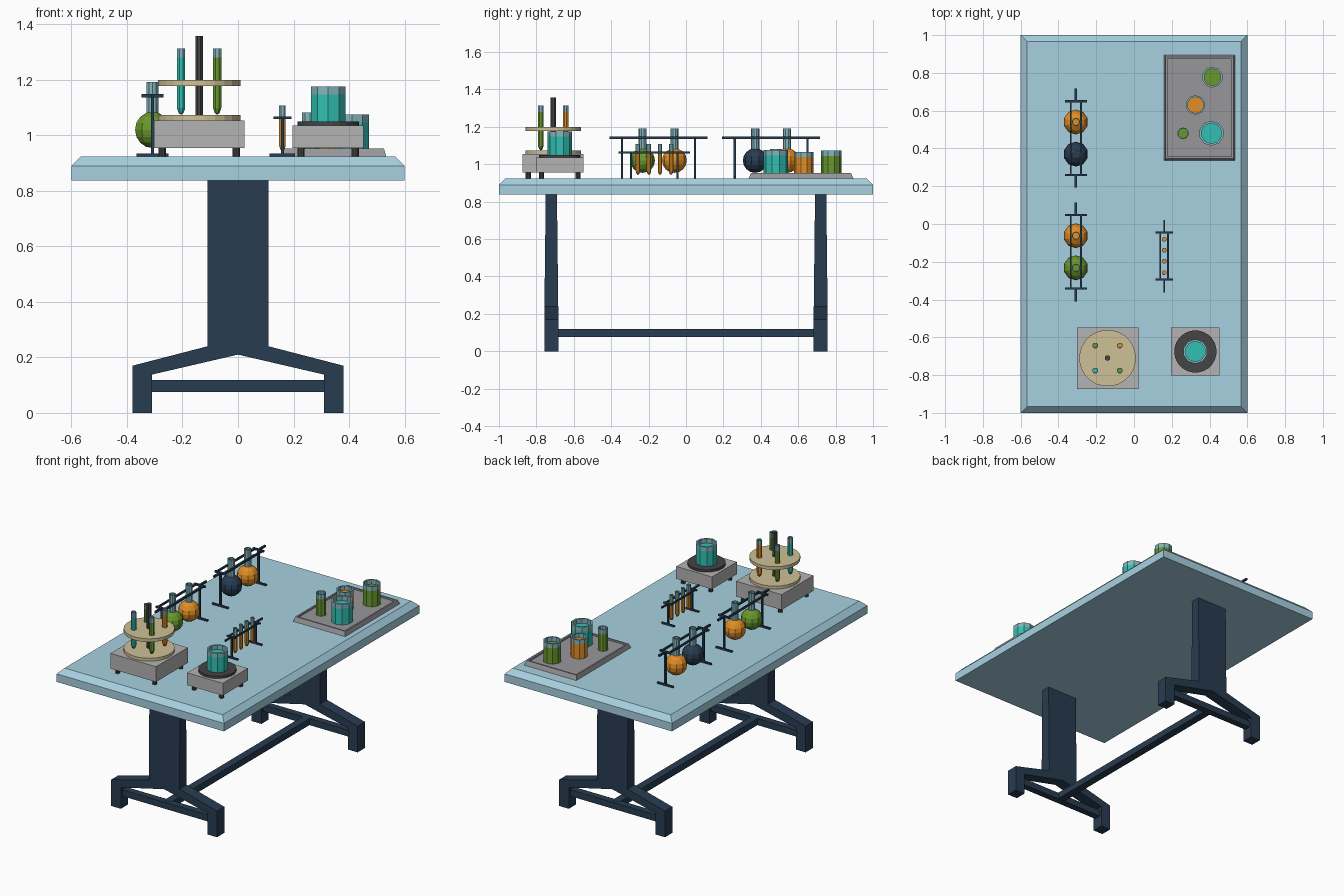
import bpy, bmesh
from math import sin, cos, pi
from mathutils import Matrix

if "Cube" in bpy.data.objects:
    bpy.data.objects.remove(bpy.data.objects["Cube"])

TOP = 0.924  # working surface height


def mat(name, rgb):
    m = bpy.data.materials.new(name)
    m.diffuse_color = tuple((c / 255) ** 2.2 for c in rgb) + (1,)
    m.use_nodes = True
    m.node_tree.nodes["Principled BSDF"].inputs["Base Color"].default_value = m.diffuse_color
    return m


BLUE = mat("pale_blue", (166, 208, 224))
NAVY = mat("navy", (44, 62, 82))
STEEL = mat("light_grey", (178, 178, 178))
TRAY = mat("tray_grey", (150, 150, 154))
DARK = mat("charcoal", (70, 70, 72))
CREAM = mat("cream", (205, 192, 150))
GLASS = mat("glass", (130, 180, 190))
TEAL = mat("teal", (52, 190, 176))
GREEN = mat("green", (104, 150, 48))
ORANGE = mat("orange", (224, 140, 42))


def finish(bm, name, *mats):
    bmesh.ops.recalc_face_normals(bm, faces=bm.faces[:])
    me = bpy.data.meshes.new(name)
    bm.to_mesh(me)
    bm.free()
    ob = bpy.data.objects.new(name, me)
    for m in mats:
        me.materials.append(m)
    bpy.context.collection.objects.link(ob)
    return ob


def box(name, x0, x1, y0, y1, z0, z1, m, inset=(0, 0)):
    """Box from its limits; inset shrinks the top face."""
    bm = bmesh.new()
    bmesh.ops.create_cube(bm, size=1)
    cx, cy = (x0 + x1) / 2, (y0 + y1) / 2
    for v in bm.verts:
        up = v.co.z > 0
        sx = x1 - x0 - (2 * inset[0] if up else 0)
        sy = y1 - y0 - (2 * inset[1] if up else 0)
        v.co = (cx + v.co.x * sx, cy + v.co.y * sy, z1 if up else z0)
    return finish(bm, name, m)


def lathe(name, x, y, prof, mats, ids=None, n=10):
    """Spin a (radius, height) profile; ids gives a material per segment."""
    bm = bmesh.new()
    rings = []
    for r, z in prof:
        if r == 0:
            rings.append([bm.verts.new((x, y, z))] * n)
        else:
            rings.append([bm.verts.new((x + r * cos(2 * pi * (i + .5) / n),
                                        y + r * sin(2 * pi * (i + .5) / n), z)) for i in range(n)])
    for k in range(len(rings) - 1):
        a, b = rings[k], rings[k + 1]
        for i in range(n):
            j = (i + 1) % n
            f = bm.faces.new(list(dict.fromkeys((a[i], a[j], b[j], b[i]))))
            f.material_index = ids[k] if ids else 0
    return finish(bm, name, *mats)


def cyl(name, x, y, r, z0, z1, m, n=24):
    return lathe(name, x, y, [(0, z0), (r, z0), (r, z1), (0, z1)], [m], n=n)


def vessel(name, x, y, outer, top, liquid, wall=0.006, n=10):
    """Filled glass vessel: outer profile up to the fill line, then an open glass wall."""
    r, fill = outer[-1]
    prof = outer + [(r, top), (r - wall, top), (r - wall, fill), (0, fill)]
    ids = [0] * (len(outer) - 1) + [1, 1, 1, 0]
    return lathe(name, x, y, prof, [liquid, GLASS], ids, n)


def beaker(name, x, y, r, z, h, liquid, fill=0.78):
    vessel(name, x, y, [(0, z), (r, z), (r, z + h * fill)], z + h, liquid, r * 0.18)


def tube(name, x, y, r, z, fill, top, liquid):
    outer = [(0, z), (r * .6, z + r * .4), (r, z + r * 1.5), (r, fill)]
    vessel(name, x, y, outer, top, liquid, r * .25, 8)


def flask(name, x, y, liquid):
    R, zc, neck = 0.066, 1.02, 0.022
    outer = [(R * sin(a), zc - R * cos(a)) for a in [pi * k / 8 for k in range(7)]]
    outer[0] = (0, zc - R)
    outer += [(neck, zc + 0.062)]
    vessel(name, x, y, outer, 1.192, liquid, 0.005)


# table top with chamfered upper edge
box("table_slab", -.6, .6, -1, 1, .838, .89, BLUE)
box("table_chamfer", -.6, .6, -1, 1, .89, TOP, BLUE, (.033, .033))

# trestle legs: splayed foot, tapered post and cross bar
half = [(.38, 0), (.38, .17), (.11, .24)]
inner = [(0, .21), (.31, .138), (.31, 0)]
outline = half + [(-x, z) for x, z in half[::-1]] + [(-x, z) for x, z in inner[::-1]] + inner[1:]
for s, end in ((-1, "front"), (1, "back")):
    y = .72 * s
    bm = bmesh.new()
    f = bm.faces.new([bm.verts.new((x, y - .037, z)) for x, z in outline])
    ext = bmesh.ops.extrude_face_region(bm, geom=[f])
    for v in ext["geom"]:
        if isinstance(v, bmesh.types.BMVert):
            v.co.y += .074
    finish(bm, end + "_foot", NAVY)
    box(end + "_post", -.11, .11, y - .037, y + .037, .235, .84, NAVY, (0, .007))
    box(end + "_foot_bar", -.315, .315, y - .022, y + .022, .076, .118, NAVY)
box("stretcher", -.025, .025, -.72, .72, .077, .119, NAVY)


def machine(name, cx, cy, half_w, z0, z1):
    """Square housing on four round feet."""
    box(name + "_housing", cx - half_w, cx + half_w, cy - half_w, cy + half_w, z0, z1, STEEL)
    d = half_w - .03
    for i, (sx, sy) in enumerate(((-1, -1), (1, -1), (1, 1), (-1, 1))):
        cyl(f"{name}_foot_{i}", cx + sx * d, cy + sy * d, .014, TOP, z0, DARK, 10)


# tube carousel
cx, cy = -.14, -.71
machine("carousel", cx, cy, .163, .955, 1.054)
cyl("carousel_lower_disc", cx, cy, .15, 1.054, 1.073, CREAM)
cyl("carousel_upper_disc", cx, cy, .15, 1.178, 1.199, CREAM)
cyl("carousel_pole", cx, cy, .015, 1.073, 1.358, DARK, 8)
for i, (sx, sy, m) in enumerate(((-1, -1, TEAL), (1, -1, GREEN), (1, 1, ORANGE), (-1, 1, GREEN))):
    tube(f"carousel_tube_{i}", cx + .065 * sx, cy + .066 * sy, .016, 1.074, 1.28, 1.313, m)

# hot plate with beaker
cx, cy = .325, -.675
machine("hot_plate", cx, cy, .128, .955, 1.035)
cyl("hot_plate_disc", cx, cy, .112, 1.035, 1.05, DARK)
beaker("hot_plate_beaker", cx, cy, .065, 1.05, .125, TEAL)

# recessed tray with beakers
bm = bmesh.new()
bmesh.ops.create_cube(bm, size=1)
bmesh.ops.transform(bm, verts=bm.verts[:], matrix=Matrix.Translation((.347, .615, TOP + .014))
                    @ Matrix.Diagonal((.374, .56, .028, 1)))
upper = max(bm.faces, key=lambda f: f.calc_center_median().z)
for v in upper.verts:
    v.co.x += .008 if v.co.x < .347 else -.008
    v.co.y += .012 if v.co.y < .615 else -.012
bmesh.ops.inset_individual(bm, faces=[upper], thickness=.014)
floor = bmesh.ops.extrude_discrete_faces(bm, faces=[upper])["faces"][0]
for v in floor.verts:
    v.co.z -= .01
bmesh.ops.remove_doubles(bm, verts=bm.verts[:], dist=1e-5)
ring = [e for e in bm.edges if e.is_boundary]
if ring:
    bmesh.ops.bridge_loops(bm, edges=ring)
finish(bm, "tray", TRAY)
zt = TOP + .018
beaker("tray_beaker_large", .41, .48, .066, zt, .133, TEAL)
beaker("tray_beaker_back", .415, .777, .055, zt, .131, GREEN)
beaker("tray_beaker_middle", .325, .63, .052, zt, .123, ORANGE)
beaker("tray_beaker_small", .26, .48, .031, zt, .14, GREEN)


def rack(name, x, y, span, over, foot, gap, top, t):
    """Two posts on cross feet, twin rails between them and end stubs."""
    for s in (-1, 1):
        n, py = f"{name}_{'front' if s < 0 else 'back'}", y + s * span
        box(n + "_foot", x - foot, x + foot, py - t, py + t, TOP, TOP + .01, NAVY)
        box(n + "_post", x - t, x + t, py - t, py + t, TOP, top, NAVY)
        box(n + "_cross", x - gap - .012, x + gap + .012, py - t, py + t, top - t, top + t, NAVY)
        ya, yb = sorted((py, y + s * over))
        box(n + "_stub", x - t, x + t, ya, yb, top - t, top + t, NAVY)
        box(f"{name}_rail_{'left' if s < 0 else 'right'}", x + s * gap - t * .8, x + s * gap + t * .8,
            y - span, y + span, top - t, top + t, NAVY)


# flask stands
for name, y, m in (("front_flask_stand", -.147, GREEN), ("back_flask_stand", .455, NAVY)):
    rack(name, -.308, y, .195, .262, .058, .027, 1.142, .006)
    flask(name + "_flask_a", -.308, y - .085, m)
    flask(name + "_flask_b", -.308, y + .085, ORANGE)

# small test tube rack
rack("tube_rack", .16, -.17, .124, .192, .046, .02, 1.063, .005)
for i in range(4):
    tube(f"rack_tube_{i}", .16, -.257 + .059 * i, .013, .943, 1.06, 1.107, ORANGE)
